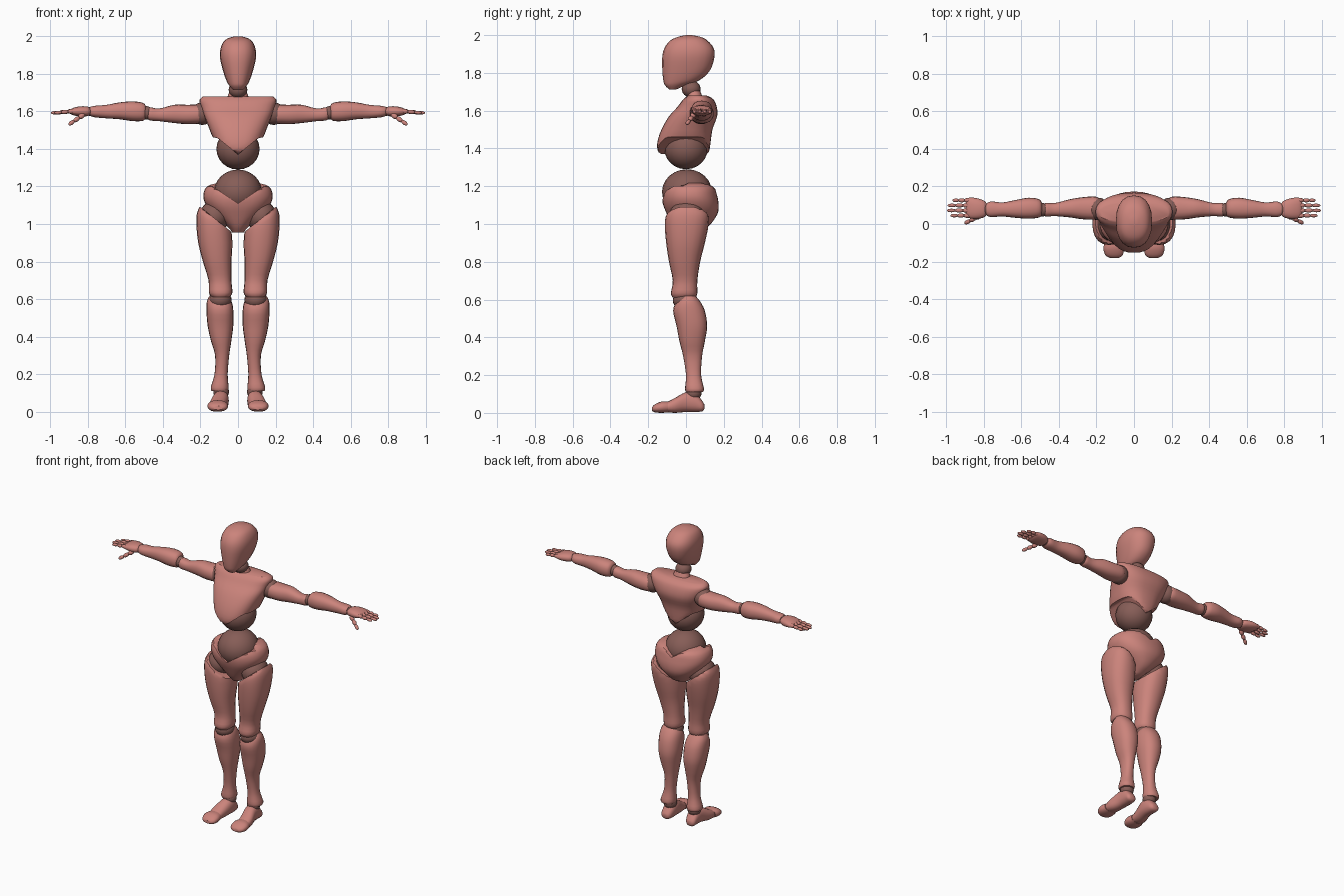
import bpy, bmesh, math
from mathutils import Vector, Matrix

if "Cube" in bpy.data.objects:
    bpy.data.objects.remove(bpy.data.objects["Cube"])


def material(name, colour):
    mat = bpy.data.materials.new(name)
    mat.use_nodes = True
    mat.diffuse_color = (*colour, 1)
    mat.node_tree.nodes["Principled BSDF"].inputs["Base Color"].default_value = (*colour, 1)
    return mat


SKIN = material("rose_clay", (.6, .23, .2))
JOINT = material("dark_joint", (.24, .11, .095))


def finish(name, bm, mat, side=1):
    """Mirror to the wanted side, tidy the normals and add the object."""
    for v in bm.verts:
        v.co.x *= side
    bmesh.ops.recalc_face_normals(bm, faces=bm.faces)
    mesh = bpy.data.meshes.new(name)
    bm.to_mesh(mesh)
    bm.free()
    mesh.materials.append(mat)
    mesh.shade_smooth()
    mesh.set_sharp_from_angle(angle=math.radians(38))
    obj = bpy.data.objects.new(name, mesh)
    bpy.context.scene.collection.objects.link(obj)


def smooth_rows(rows, steps=3):
    """Fill in rows between the given ones along a smooth curve."""
    out = []
    for i in range(len(rows) - 1):
        b, c = Vector(rows[i]), Vector(rows[i + 1])
        a = Vector(rows[max(i - 1, 0)])
        d = Vector(rows[min(i + 2, len(rows) - 1)])
        for k in range(steps):
            t = k / steps
            out.append(b + (c - a) * t / 2 + (a - b * 2.5 + c * 2 - d / 2) * t**2
                       + (b * 1.5 - c * 1.5 + d / 2 - a / 2) * t**3)
    return out + [Vector(rows[-1])]


def loft(name, axis, rows, side=1, power=2.3, shape=None, sides=20):
    """Rounded sections along an axis; a row is position, then low/high extents."""
    order = {"x": (2, 0, 1), "y": (0, 2, 1), "z": (0, 1, 2)}[axis]
    bm = bmesh.new()
    rings = []
    for t, a0, a1, b0, b1 in smooth_rows(rows):
        ring = []
        for i in range(sides):
            ang = math.tau * i / sides
            c, s = math.cos(ang), math.sin(ang)
            p = ((a0 + a1) / 2 + (a1 - a0) / 2 * math.copysign(abs(c)**(2 / power), c),
                 (b0 + b1) / 2 + (b1 - b0) / 2 * math.copysign(abs(s)**(2 / power), s), t)
            co = Vector([p[k] for k in order])
            if shape:
                co.z = shape(co)
            ring.append(bm.verts.new(co))
        rings.append(ring)
    for lower, upper in zip(rings, rings[1:]):
        for i in range(sides):
            j = (i + 1) % sides
            bm.faces.new((lower[i], lower[j], upper[j], upper[i]))
    bm.faces.new(rings[0])
    bm.faces.new(rings[-1])
    finish(name, bm, SKIN, side)


def centred(rows):
    return [(z, -w, w, y0, y1) for z, w, y0, y1 in rows]


def ball(name, centre, radii, mat=JOINT, side=1, aim=None):
    """Ellipsoid, optionally with its long z axis aimed along a direction."""
    bm = bmesh.new()
    turn = Vector(aim).to_track_quat("Z", "Y").to_matrix().to_4x4() if aim else Matrix()
    bmesh.ops.create_uvsphere(bm, u_segments=20, v_segments=12, radius=1,
                              matrix=Matrix.Translation(centre) @ turn @ Matrix.Diagonal((*radii, 1)))
    finish(name, bm, mat, side)


def digit(name, start, end, radius, side):
    """Three overlapping knuckle segments from start to end."""
    start, end = Vector(start), Vector(end)
    span = end - start
    for k in range(3):
        r = radius * (1 - k * .12)
        ball(f"{name}_segment_{k + 1}", start + span * (k + .5) / 3,
             (r, r, span.length / 5), SKIN, side, span)


# Head and neck
loft("head", "z", centred([
    (1.713, .025, -.09, -.05), (1.735, .045, -.112, 0), (1.76, .06, -.12, .07),
    (1.81, .078, -.125, .125), (1.88, .095, -.126, .15), (1.93, .094, -.115, .147),
    (1.97, .078, -.085, .115), (1.99, .052, -.045, .08), (2, .015, 0, .03)]))
ball("neck_ball", (0, .027, 1.715), (.05, .05, .045))
loft("neck", "z", centred([
    (1.65, .06, .0, .1), (1.68, .055, .005, .085), (1.705, .045, .01, .075)]))

# Rib cage with lower rim arched over the sides
loft("chest", "z", centred([
    (1.36, .07, -.1, .09), (1.38, .1, -.145, .12), (1.43, .125, -.152, .13),
    (1.5, .15, -.13, .14), (1.57, .178, -.09, .165), (1.62, .195, -.045, .163),
    (1.66, .205, -.015, .145), (1.68, .185, .01, .11)]), power=2.5, sides=32,
    shape=lambda p: max(p.z, 1.37 + .09 * min(1, abs(p.x) / .11)))
ball("abdomen_ball", (0, 0, 1.4), (.115, .115, .11))

# Pelvis with upper rim dipping at front and back
ball("waist_ball", (0, .005, 1.17), (.128, .132, .12))
loft("pelvis", "z", centred([
    (.955, .03, -.04, .05), (.99, .06, -.07, .12), (1.05, .13, -.1, .165),
    (1.1, .17, -.12, .173), (1.15, .185, -.125, .165), (1.2, .165, -.115, .15),
    (1.22, .1, -.08, .1)]), sides=32,
    shape=lambda p: min(p.z, (1.11 if p.y < 0 else 1.16) + .1 * min(1, abs(p.x) / .15)))

for word, side in (("left", 1), ("right", -1)):
    # Leg
    ball(word + "_hip_ball", (.125, .005, 1.04), (.08, .095, .085), side=side)
    loft(word + "_thigh", "z", [
        (.61, .045, .14, -.07, .05), (.635, .03, .155, -.08, .06), (.7, .035, .157, -.07, .06),
        (.8, .035, .187, -.09, .075), (.9, .03, .212, -.105, .1), (1, .04, .222, -.112, .12),
        (1.06, .07, .218, -.1, .115), (1.1, .11, .2, -.06, .07)], side,
        shape=lambda p: min(p.z, .93 + .8 * p.x))
    ball(word + "_knee_ball", (.094, -.005, .595), (.06, .065, .05), side=side)
    loft(word + "_shin", "z", [
        (.11, .055, .14, 0, .09), (.13, .05, .145, -.005, .095), (.2, .055, .125, 0, .08),
        (.3, .047, .122, -.015, .085), (.38, .035, .145, -.035, .1), (.46, .025, .162, -.05, .112),
        (.54, .025, .168, -.068, .1), (.59, .035, .165, -.05, .075), (.62, .06, .15, -.02, .05)], side)
    ball(word + "_ankle_ball", (.09, .04, .105), (.042, .042, .04), side=side)
    loft(word + "_foot", "y", [
        (-.105, .065, .15, .005, .055), (-.06, .06, .15, 0, .078), (0, .05, .135, .005, .11),
        (.05, .05, .13, .005, .105), (.085, .06, .125, .008, .065), (.097, .075, .11, .02, .045)], side)
    loft(word + "_toes", "y", [
        (-.18, .08, .13, .01, .03), (-.165, .06, .153, .003, .045), (-.13, .053, .163, 0, .06),
        (-.095, .06, .155, .003, .06)], side)

    # Arm
    ball(word + "_shoulder_ball", (.19, .08, 1.588), (.06, .06, .06), side=side)
    loft(word + "_upper_arm", "x", [
        (.175, .05, .12, 1.545, 1.62), (.2, .025, .145, 1.535, 1.635), (.27, .025, .143, 1.532, 1.635),
        (.34, .035, .132, 1.538, 1.635), (.42, .042, .112, 1.548, 1.615), (.47, .04, .112, 1.552, 1.622),
        (.485, .05, .1, 1.565, 1.61)], side)
    ball(word + "_elbow_ball", (.488, .076, 1.592), (.036, .036, .036), side=side)
    loft(word + "_forearm", "x", [
        (.49, .05, .11, 1.57, 1.625), (.505, .035, .132, 1.55, 1.645), (.56, .028, .14, 1.548, 1.653),
        (.63, .033, .128, 1.558, 1.648), (.7, .04, .115, 1.563, 1.635), (.76, .037, .12, 1.568, 1.63),
        (.785, .045, .11, 1.575, 1.625)], side)
    ball(word + "_wrist_ball", (.787, .078, 1.6), (.026, .03, .024), side=side)

    # Hand with four fingers and a thumb
    loft(word + "_palm", "x", [
        (.785, .05, .11, 1.585, 1.615), (.8, .035, .125, 1.575, 1.625), (.84, .027, .138, 1.573, 1.627),
        (.88, .032, .14, 1.58, 1.618), (.895, .045, .13, 1.588, 1.608)], side)
    for n, reach in enumerate((.975, .993, .99, .965)):
        y = .045 + n * .027
        digit(f"{word}_finger_{n + 1}", (.87, y, 1.602), (reach, y, 1.592), .0125, side)
    digit(word + "_thumb", (.82, .045, 1.585), (.9, .004, 1.53), .0145, side)
